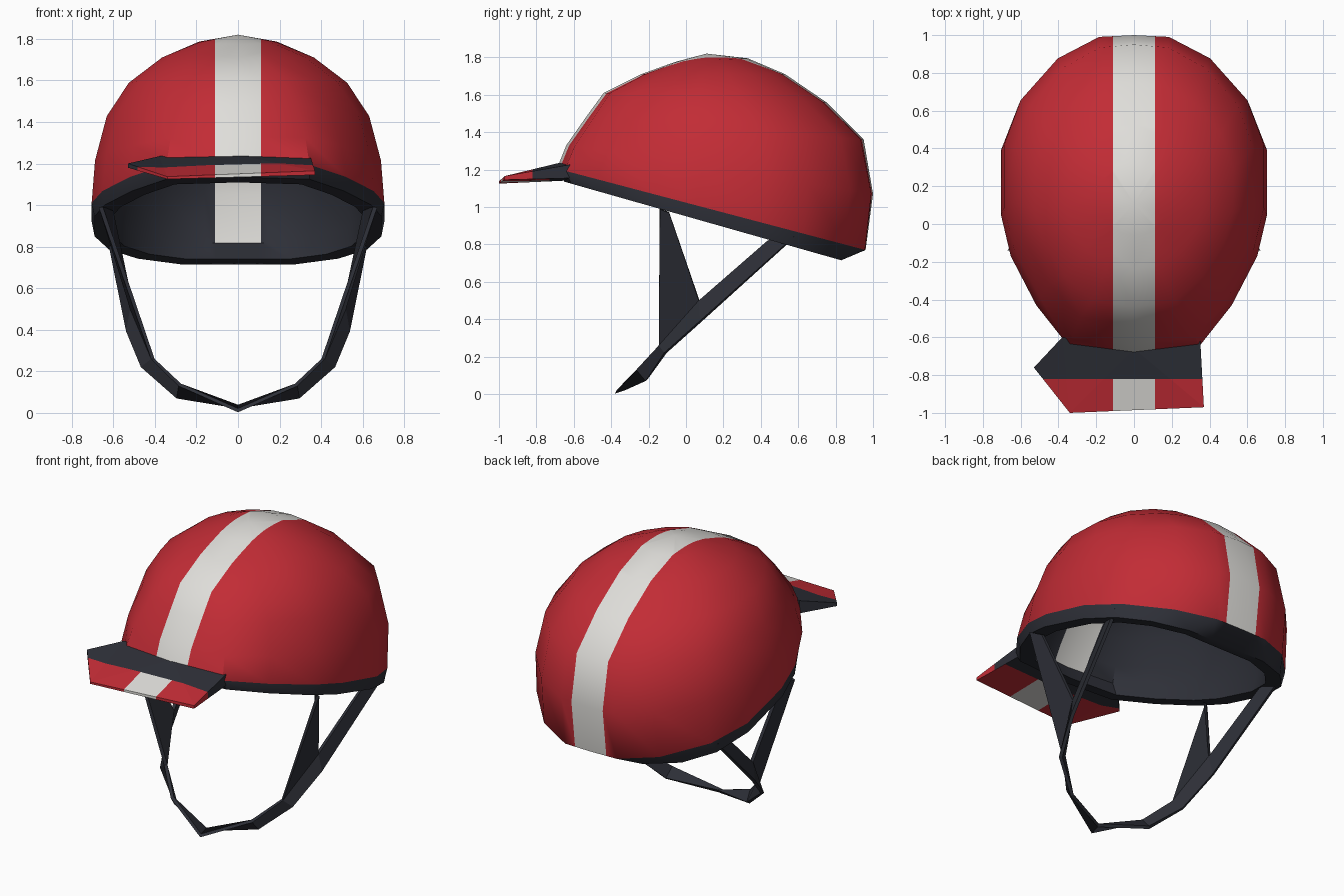
import bpy, bmesh, math

if "Cube" in bpy.data.objects:
    bpy.data.objects.remove(bpy.data.objects["Cube"])

STRIPE = 0.11


def material(name, rgb):
    m = bpy.data.materials.new(name)
    m.diffuse_color = (*rgb, 1)
    m.use_nodes = True
    m.node_tree.nodes["Principled BSDF"].inputs["Base Color"].default_value = m.diffuse_color
    return m


MATS = [material("red", (0.54, 0.025, 0.036)),
        material("charcoal", (0.027, 0.029, 0.039)),
        material("off_white", (0.74, 0.73, 0.70))]
RED, DARK, WHITE = 0, 1, 2


def finish(bm, name, angle=None):
    bmesh.ops.recalc_face_normals(bm, faces=bm.faces)
    me = bpy.data.meshes.new(name)
    bm.to_mesh(me)
    bm.free()
    for m in MATS:
        me.materials.append(m)
    ob = bpy.data.objects.new(name, me)
    bpy.context.collection.objects.link(ob)
    if angle:
        bpy.ops.object.select_all(action='DESELECT')
        bpy.context.view_layer.objects.active = ob
        ob.select_set(True)
        bpy.ops.object.shade_smooth_by_angle(angle=math.radians(angle))
    return ob


def cut(bm, co, no):
    bmesh.ops.bisect_plane(bm, geom=bm.verts[:] + bm.edges[:] + bm.faces[:],
                           plane_co=co, plane_no=no)


# Shell rings: front (y, z), back (y, z), half width
RINGS = [((-0.65, 1.135), (0.83, 0.715), 0.69),
         ((-0.69, 1.205), (0.96, 0.77), 0.705),
         ((-0.64, 1.33), (1.00, 1.07), 0.69),
         ((-0.535, 1.48), (0.95, 1.36), 0.635),
         ((-0.44, 1.61), (0.75, 1.56), 0.53),
         ((-0.24, 1.71), (0.53, 1.71), 0.37),
         ((-0.06, 1.775), (0.33, 1.795), 0.19)]
APEX = (0.11, 1.82)
# Half outline from front to back (position, width), and the blunter rim edge
BODY = [(-1, 0), (-.95, .5), (-.68, .74), (-.36, .93), (-.1, 1),
        (.32, 1), (.6, .87), (.87, .57), (1, .25), (1, 0)]
EDGE = BODY[:5] + [(.36, 1), (.66, .9), (.87, .7), (1, .4), (1, 0)]


def ring_points(ring, blend):
    (fy, fz), (by, bz), w = ring
    half = []
    for k, (ru, rv) in enumerate(BODY if blend else EDGE):
        a = math.pi * k / 9
        u = ru + (-math.cos(a) - ru) * blend
        v = rv + (math.sin(a) - rv) * blend
        t = (u + 1) / 2
        half.append((w * v, fy + (by - fy) * t, fz + (bz - fz) * t))
    return half + [(-x, y, z) for x, y, z in half[-2:0:-1]]


# Helmet shell: outer dome, rim and inner liner as one closed loft
bm = bmesh.new()
plain = bm.faces.layers.int.new("no_stripe")
outer = [ring_points(r, (i / 6) ** 1.5) for i, r in enumerate(RINGS)]
outer.append([(0, *APEX)])


def shrink(p, s=0.88):
    return (p[0] * s, .15 + (p[1] - .15) * s, .92 + (p[2] - .92) * s)


inner = [[shrink(p) for p in r] for r in outer]
inner[1] = [(x, y, z + 0.03) for x, y, z in inner[1]]
chain = [[bm.verts.new(p) for p in r] for r in outer[::-1] + inner]
TURN = len(RINGS)
for j, (a, b) in enumerate(zip(chain, chain[1:])):
    n = max(len(a), len(b))
    for i in range(n):
        k = (i + 1) % n
        if len(a) == 1:
            vs = [a[0], b[i], b[k]]
        elif len(b) == 1:
            vs = [a[i], a[k], b[0]]
        else:
            vs = [a[i], a[k], b[k], b[i]]
        f = bm.faces.new(vs)
        f.material_index = RED if j < TURN - 1 else DARK
        f[plain] = int(TURN - 1 <= j <= TURN + 1)
for x in (-STRIPE, STRIPE):
    cut(bm, (x, 0, 0), (1, 0, 0))
for f in bm.faces:
    if abs(f.calc_center_median().x) < STRIPE and not f[plain]:
        f.material_index = WHITE
finish(bm, "helmet_shell", 40)

# Peak: thin wedge with a dark band and a red front edge crossed by the stripe
bm = bmesh.new()
# x, y, lower z, upper z
PLAN = [(-0.38, -0.60, 1.155, 1.235), (-0.53, -0.76, 1.18, 1.20),
        (-0.34, -1.0, 1.125, 1.137), (0.37, -0.97, 1.145, 1.165),
        (0.35, -0.60, 1.155, 1.23), (0.0, -0.66, 1.14, 1.24)]
top = [bm.verts.new((x, y, t)) for x, y, b, t in PLAN]
low = [bm.verts.new((x, y, b)) for x, y, b, t in PLAN]
for a, b, c in ((0, 1, 2), (0, 2, 5), (2, 3, 5), (3, 4, 5)):
    bm.faces.new([top[a], top[b], top[c]])
    bm.faces.new([low[c], low[b], low[a]])
for i in range(len(PLAN)):
    k = (i + 1) % len(PLAN)
    bm.faces.new([top[i], low[i], low[k], top[k]])
for y in (-0.82, -0.73):
    cut(bm, (0, y, 0), (0, 1, 0))
for x in (-STRIPE, STRIPE):
    cut(bm, (x, 0, 0), (1, 0, 0))
bmesh.ops.recalc_face_normals(bm, faces=bm.faces)
for f in bm.faces:
    c = f.calc_center_median()
    band = -0.73 if f.normal.z < -0.5 else -0.82
    f.material_index = DARK if c.y > band else WHITE if abs(c.x) < STRIPE else RED
finish(bm, "peak")

# Chin strap: front plate, rear strap and chin band, mirrored left to right
P = {"a": (.66, -.14, .99), "b": (.61, -.09, .97), "c": (.51, .07, .50),
     "d": (.41, -.14, .26), "e": (.58, .44, .82), "f": (.62, .58, .84),
     "g": (.53, .08, .39), "h": (.46, -.11, .22), "i": (.28, -.26, .135),
     "j": (.29, -.21, .075), "k": (0, -.375, .012), "l": (0, -.32, .03)}
bm = bmesh.new()
V = {n: bm.verts.new(p) for n, p in P.items()}
for quad in ("abcd", "cefg", "cghd", "dhji", "ijlk"):
    bm.faces.new([V[n] for n in quad]).material_index = DARK
strap = finish(bm, "chin_strap")
mirror = strap.modifiers.new("mirror", 'MIRROR')
mirror.use_clip = True
solid = strap.modifiers.new("thickness", 'SOLIDIFY')
solid.thickness = 0.02
solid.offset = 0
